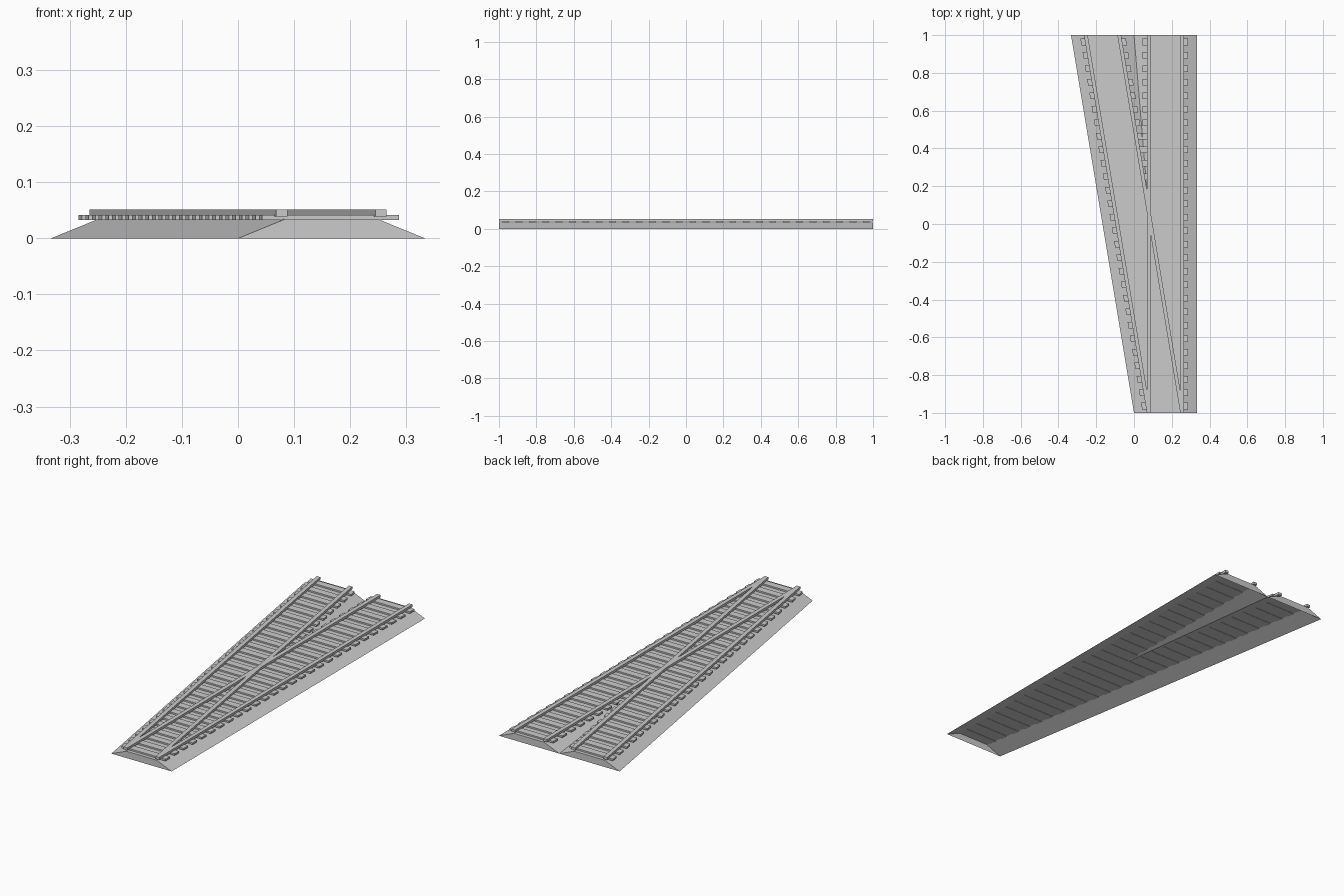
import bpy, bmesh

if "Cube" in bpy.data.objects:
    bpy.data.objects.remove(bpy.data.objects["Cube"])

CX = 1 / 6            # straight track centre
SHEAR = -1 / 6        # sideways drift of the diverging track per unit of y
TOP = 0.034           # ballast height
COUNT = 28            # sleepers per track


def finish(bm, name):
    bmesh.ops.recalc_face_normals(bm, faces=bm.faces)
    me = bpy.data.meshes.new(name)
    bm.to_mesh(me)
    bm.free()
    ob = bpy.data.objects.new(name, me)
    bpy.context.collection.objects.link(ob)
    return ob


def add_box(bm, x, y, z, sx, sy, sz, slope):
    # box sheared along x so it follows its track
    for v in bmesh.ops.create_cube(bm, size=1)["verts"]:
        py = y + v.co.y * sy
        v.co = (x + v.co.x * sx + slope * (py + 1), py, z + v.co.z * sz)


# ballast bed: one trapezoid bank that forks into two, open underneath
bm = bmesh.new()
B, T = 1 / 3, 1 / 12


def vert(x, y, z):
    return bm.verts.new((x, y, z))


f = [vert(0, -1, 0), vert(T, -1, TOP), vert(3 * T, -1, TOP), vert(B, -1, 0)]
l = [vert(-B, 1, 0), vert(-3 * T, 1, TOP), vert(-T, 1, TOP), vert(0, 1, 0)]
r = [l[3], vert(T, 1, TOP), vert(3 * T, 1, TOP), vert(B, 1, 0)]
m = vert(T, 0, TOP)
for face in (f, l, r,                              # end caps
             (f[0], f[1], l[1], l[0]),             # outer slopes
             (f[3], f[2], r[2], r[3]),
             (f[1], m, l[2], l[1]),                # tops
             (f[1], f[2], r[2], r[1], m),
             (m, l[2], l[3]), (m, l[3], r[1])):    # valley of the fork
    bm.faces.new(face)
finish(bm, "ballast_bed")

# sleepers and rails of both tracks
for name, slope in (("straight", 0), ("diverging", SHEAR)):
    bm = bmesh.new()
    for i in range(COUNT):
        add_box(bm, CX, -1 + (2 * i + 1) / COUNT, 0.037, 0.241, 0.036, 0.009, slope)
    finish(bm, name + "_sleepers")
    for side, x in (("left", CX - 0.0885), ("right", CX + 0.0885)):
        bm = bmesh.new()
        add_box(bm, x, 0, 0.0455, 0.02, 2, 0.0125, slope)
        finish(bm, f"{name}_{side}_rail")
